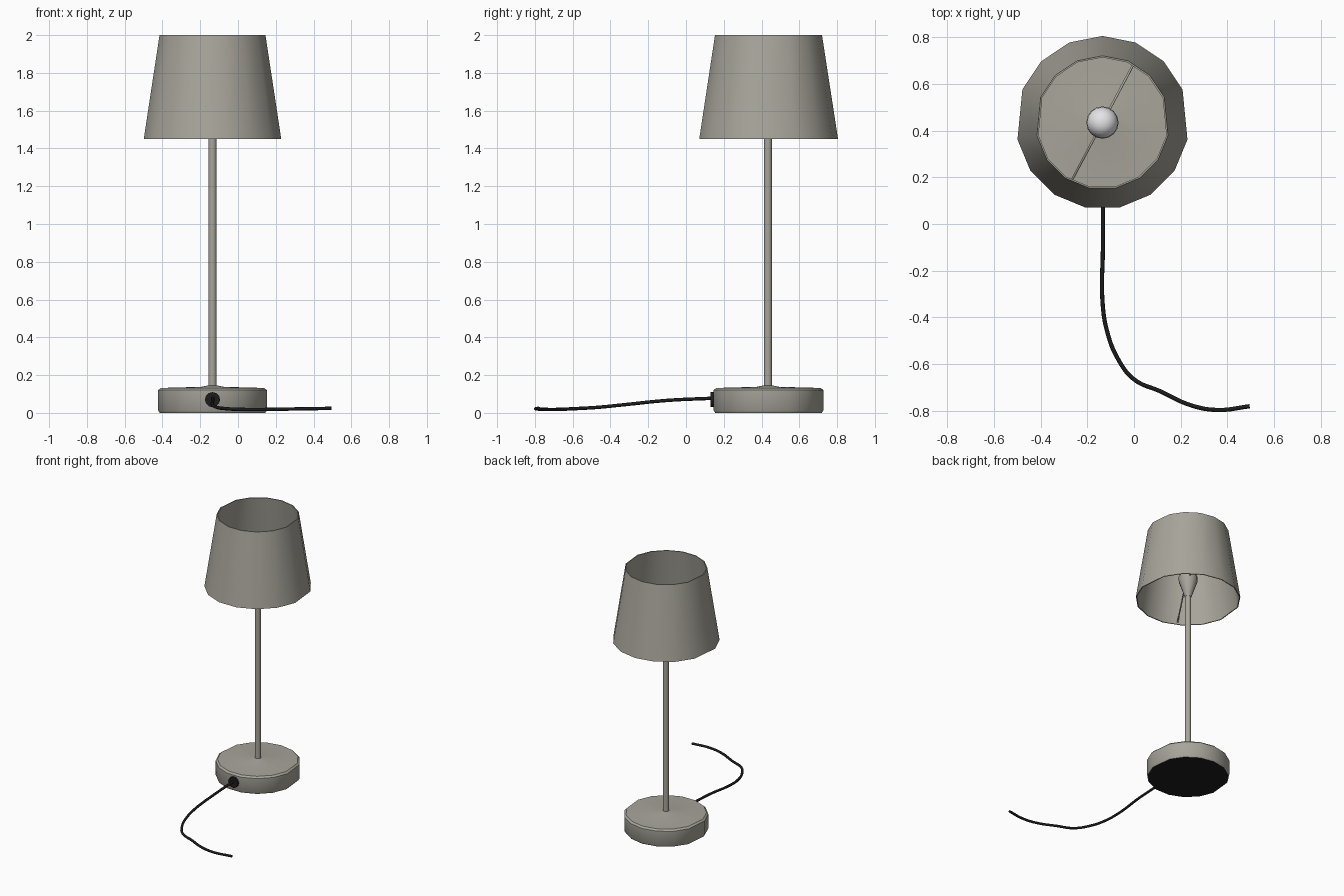
import bpy, bmesh
from math import radians, cos, sin, tau
from mathutils import Vector

cube = bpy.data.objects.get("Cube")
if cube:
    bpy.data.objects.remove(cube)

AXIS = Vector((-0.135, 0.434, 0))


def material(name, rgb, rough=0.6):
    m = bpy.data.materials.new(name)
    m.use_nodes = True
    m.diffuse_color = (*rgb, 1)
    bsdf = m.node_tree.nodes["Principled BSDF"]
    bsdf.inputs["Base Color"].default_value = (*rgb, 1)
    bsdf.inputs["Roughness"].default_value = rough
    return m


BEIGE = material("warm grey", (0.39, 0.375, 0.325))
BLACK = material("black rubber", (0.012, 0.012, 0.012))
WHITE = material("bulb white", (0.8, 0.8, 0.82))

# Coarse outline shared by the shade and base: finer at the back, offset at the front
right_half = [90, 67.5, 45, 22.5, -11.25, -33.75, -56.25, -78.75]
COARSE = sorted(radians(a) for a in right_half + [180 - a for a in right_half[1:]])


def even(n):
    return [tau * i / n for i in range(n)]


def smooth(ob, angle=40):
    bpy.ops.object.select_all(action='DESELECT')
    ob.select_set(True)
    bpy.context.view_layer.objects.active = ob
    bpy.ops.object.shade_smooth_by_angle(angle=radians(angle))


def revolve(name, profile, angles, mats, closed=False):
    """Spin (radius, height) points around the lamp axis."""
    bm = bmesh.new()
    rings = [[bm.verts.new(AXIS + Vector((r * cos(a), r * sin(a), z))) for a in angles]
             for r, z in profile]
    n = len(angles)
    pairs = list(zip(rings, rings[1:]))
    if closed:
        pairs.append((rings[-1], rings[0]))
    else:
        bm.faces.new(rings[0])
        bm.faces.new(rings[-1])
    for lo, hi in pairs:
        for i in range(n):
            j = (i + 1) % n
            bm.faces.new((lo[i], lo[j], hi[j], hi[i]))
    bmesh.ops.recalc_face_normals(bm, faces=bm.faces)
    me = bpy.data.meshes.new(name)
    bm.to_mesh(me)
    bm.free()
    for m in mats:
        me.materials.append(m)
    ob = bpy.data.objects.new(name, me)
    bpy.context.collection.objects.link(ob)
    smooth(ob)
    return ob


def tube(name, points, radius, mat, sides=2):
    """Smooth round tube through the points, converted to a mesh."""
    cu = bpy.data.curves.new(name, 'CURVE')
    cu.dimensions = '3D'
    cu.bevel_depth = radius
    cu.bevel_resolution = sides
    cu.resolution_u = 6
    cu.use_fill_caps = True
    sp = cu.splines.new('BEZIER')
    sp.bezier_points.add(len(points) - 1)
    for bp, p in zip(sp.bezier_points, points):
        bp.co = p
        bp.handle_left_type = bp.handle_right_type = 'AUTO'
    cu.materials.append(mat)
    ob = bpy.data.objects.new(name, cu)
    bpy.context.collection.objects.link(ob)
    bpy.ops.object.select_all(action='DESELECT')
    ob.select_set(True)
    bpy.context.view_layer.objects.active = ob
    bpy.ops.object.convert(target='MESH')
    smooth(bpy.context.view_layer.objects.active, 60)


# Weighted base with a black underside
base = revolve("base", [(0.285, 0), (0.293, 0.012), (0.293, 0.12), (0.28, 0.132),
                        (0.06, 0.138), (0.022, 0.146)], COARSE, [BEIGE, BLACK])
for face in base.data.polygons:
    if face.normal.z < -0.9:
        face.material_index = 1

# Pole, flared socket and bulb
revolve("pole", [(0.022, 0.13), (0.022, 1.5)], even(10), [BEIGE])
revolve("socket", [(0.024, 1.47), (0.034, 1.5), (0.068, 1.6), (0.068, 1.63), (0.045, 1.635)],
        even(12), [BEIGE])
revolve("bulb", [(0.045, 1.62), (0.06, 1.65), (0.069, 1.69), (0.066, 1.73),
                 (0.048, 1.765), (0.02, 1.78)], even(16), [WHITE])

# Open tapered shade with a thin wall
revolve("shade", [(0.371, 1.45), (0.286, 2), (0.279, 2), (0.364, 1.45)],
        COARSE, [BEIGE], closed=True)

# Two arms holding the shade to the socket
for side, turn in (("back", 62), ("front", 242)):
    out = Vector((cos(radians(turn)), sin(radians(turn)), 0))
    path = [AXIS + out * r + Vector((0, 0, z))
            for r, z in ((0.05, 1.615), (0.12, 1.6), (0.25, 1.53), (0.355, 1.465))]
    tube(side + "_shade_arm", path, 0.005, BEIGE, 1)

# Cord grommet on the front of the base
bpy.ops.mesh.primitive_cylinder_add(vertices=12, radius=0.04, depth=0.03,
                                    location=(AXIS.x, 0.146, 0.07),
                                    rotation=(radians(90), 0, 0))
grommet = bpy.context.object
grommet.name = "cord_grommet"
grommet.data.materials.append(BLACK)
smooth(grommet)

# Power cord trailing along the floor
tube("power_cord", [(-0.133, 0.15, 0.078), (-0.133, -0.1, 0.066), (-0.135, -0.33, 0.043),
                    (-0.115, -0.46, 0.03), (-0.07, -0.575, 0.023), (0, -0.665, 0.019),
                    (0.11, -0.715, 0.018), (0.25, -0.778, 0.02), (0.36, -0.796, 0.022),
                    (0.495, -0.78, 0.024)], 0.009, BLACK)
